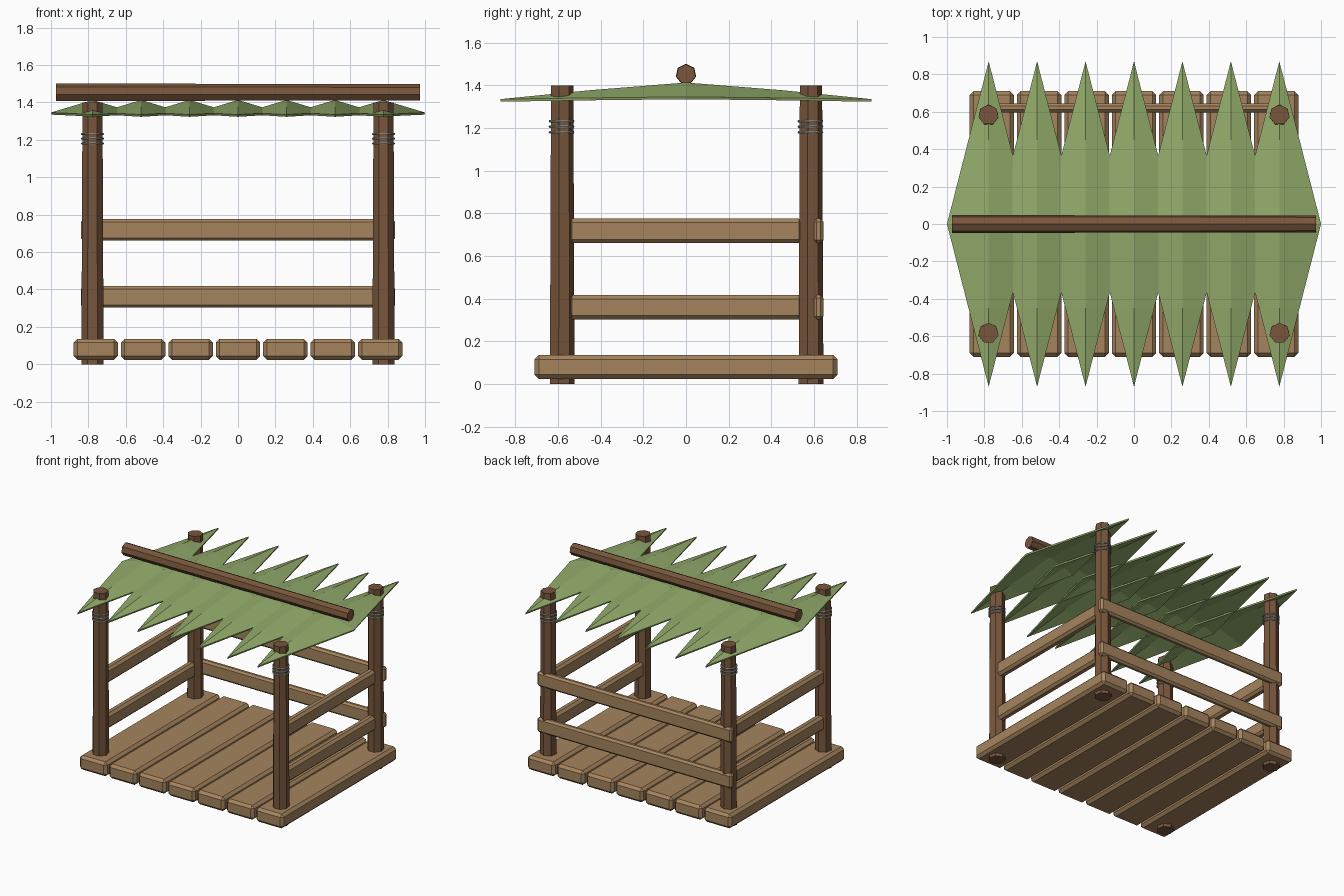
import bpy, bmesh, math
from mathutils import Matrix

if "Cube" in bpy.data.objects:
    bpy.data.objects.remove(bpy.data.objects["Cube"])


def material(name, rgb):
    m = bpy.data.materials.new(name)
    m.diffuse_color = (*rgb, 1)
    m.use_nodes = True
    m.node_tree.nodes["Principled BSDF"].inputs["Base Color"].default_value = m.diffuse_color
    return m


DARK_WOOD = material("dark_wood", (0.188, 0.093, 0.045))
LIGHT_WOOD = material("light_wood", (0.381, 0.231, 0.112))
LEAF = material("leaf_green", (0.287, 0.407, 0.145))
ROPE = material("rope_grey", (0.36, 0.35, 0.31))


def finish(name, bm, mat):
    bmesh.ops.recalc_face_normals(bm, faces=bm.faces)
    me = bpy.data.meshes.new(name)
    bm.to_mesh(me)
    bm.free()
    me.materials.append(mat)
    ob = bpy.data.objects.new(name, me)
    bpy.context.collection.objects.link(ob)
    return ob


def board(name, center, size, bevel):
    """Chamfered timber board."""
    bm = bmesh.new()
    bmesh.ops.create_cube(bm, size=1, matrix=Matrix.Translation(center) @ Matrix.Diagonal((*size, 1)))
    bmesh.ops.bevel(bm, geom=bm.edges[:], offset=bevel, segments=1, affect='EDGES')
    return finish(name, bm, LIGHT_WOOD)


def pole(name, matrix, r1, r2, length):
    """Seven-sided tapered log, first corner towards local +y."""
    bm = bmesh.new()
    rings = []
    for r, z in ((r1, -length / 2), (r2, length / 2)):
        ring = []
        for i in range(7):
            a = math.tau * i / 7
            ring.append(bm.verts.new((r * math.sin(a), r * math.cos(a), z)))
        rings.append(ring)
    for i in range(7):
        j = (i + 1) % 7
        bm.faces.new((rings[0][i], rings[0][j], rings[1][j], rings[1][i]))
    bm.faces.new(rings[0])
    bm.faces.new(rings[1])
    bm.transform(matrix)
    return finish(name, bm, DARK_WOOD)


def leaf(name, x):
    """Long diamond leaf folded along its raised midrib."""
    bm = bmesh.new()
    # y, half width, midrib height, edge height
    rows = [(-0.45, 0.108, 1.377, 1.341), (0, 0.223, 1.413, 1.346), (0.45, 0.108, 1.377, 1.341)]
    grid = [[bm.verts.new((x + s * w, y, zm if s == 0 else ze)) for s in (-1, 0, 1)]
            for y, w, zm, ze in rows]
    for a, b in zip(grid, grid[1:]):
        for i in (0, 1):
            bm.faces.new((a[i], a[i + 1], b[i + 1], b[i]))
    for row, y in ((grid[0], -0.87), (grid[-1], 0.87)):
        tip = bm.verts.new((x, y, 1.335))
        for i in (0, 1):
            bm.faces.new((row[i], row[i + 1], tip) if y > 0 else (row[i + 1], row[i], tip))
    ob = finish(name, bm, LEAF)
    if ob.data.polygons[0].normal.z < 0:
        ob.data.flip_normals()
    mod = ob.modifiers.new("thickness", 'SOLIDIFY')
    mod.thickness = 0.012
    mod.offset = -1


# Floor planks
for k in range(-3, 4):
    board("floor_plank", (k * 0.2535, 0, 0.08), (0.237, 1.42, 0.112), 0.02)

# Corner posts with rope lashings
for sx in (-1, 1):
    for sy in (-1, 1):
        x, y = sx * 0.778, sy * 0.583
        pole("corner_post", Matrix.Translation((x, y, 0.7)), 0.061, 0.055, 1.4)
        for z in (1.18, 1.206, 1.232):
            bpy.ops.mesh.primitive_torus_add(location=(x, y, z), major_radius=0.056, minor_radius=0.006,
                                             major_segments=14, minor_segments=6)
            ring = bpy.context.object
            ring.name = "rope_ring"
            ring.data.materials.append(ROPE)
            bpy.ops.object.shade_smooth_by_angle()

# Side and back rails
for z in (0.36, 0.718):
    for sx in (-1, 1):
        board("side_rail", (sx * 0.778, -0.003, z), (0.065, 1.1, 0.115), 0.018)
    board("back_rail", (0, 0.621, z), (1.68, 0.048, 0.115), 0.015)

# Leaf roof
for k in range(-3, 4):
    leaf("roof_leaf", k * 0.259)

# Ridge pole, lying along x with a corner upwards
lying = Matrix(((0, 0, 1), (1, 0, 0), (0, 1, 0))).to_4x4()
pole("ridge_pole", Matrix.Translation((0, 0, 1.452)) @ lying, 0.049, 0.046, 1.945)
